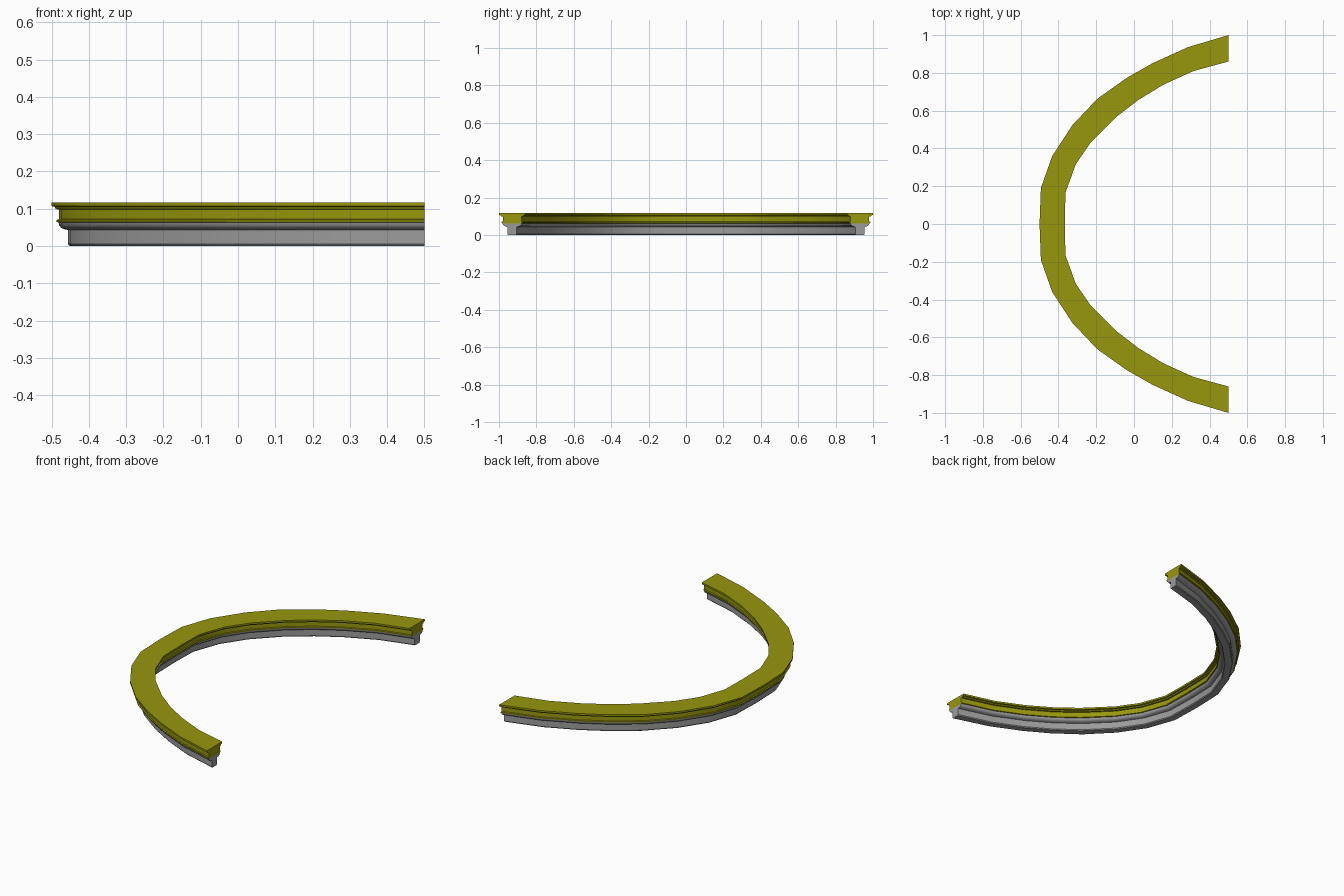
import bpy
import bmesh
import math
from mathutils import Vector

cube = bpy.data.objects.get("Cube")
if cube:
    bpy.data.objects.remove(cube, do_unlink=True)

# Outer and inner edges of the arc, from the middle to the back end
OUTER = [(-0.5, 0), (-0.493, 0.19), (-0.433, 0.36), (-0.325, 0.525), (-0.195, 0.662),
         (-0.04, 0.773), (0.1, 0.852), (0.285, 0.936), (0.5, 1.0)]
INNER = [(-0.366, 0), (-0.363, 0.165), (-0.308, 0.317), (-0.228, 0.433), (-0.092, 0.568),
         (0.025, 0.658), (0.155, 0.737), (0.315, 0.81), (0.5, 0.86)]

# Half profiles as (share of the half width, height), from top to bottom
MOULDING = [(1.0, 0.117), (1.0, 0.107), (0.86, 0.105), (0.84, 0.099), (0.71, 0.098),
            (0.71, 0.072), (0.8, 0.07), (0.8, 0.065), (0.72, 0.063)]
BASE = [(0.72, 0.063), (0.70, 0.056), (0.62, 0.049), (0.48, 0.045), (0.34, 0.043),
        (0.34, 0.005), (0.28, 0.0)]


def make_material(name, color):
    mat = bpy.data.materials.new(name)
    mat.use_nodes = True
    mat.diffuse_color = color
    bsdf = mat.node_tree.nodes["Principled BSDF"]
    bsdf.inputs["Base Color"].default_value = color
    bsdf.inputs["Roughness"].default_value = 0.6
    return mat


def full_rail(half):
    """Mirror the half rail across the x axis."""
    return [Vector((x, -y)) for x, y in reversed(half[1:])] + [Vector(p) for p in half]


def sweep(name, half_profile, mat):
    """Sweep a symmetric closed profile between the two rails and cap both ends."""
    profile = half_profile + [(-w, z) for w, z in reversed(half_profile)]
    bm = bmesh.new()
    rings = []
    for out, inn in zip(full_rail(OUTER), full_rail(INNER)):
        mid, half = (out + inn) / 2, (out - inn) / 2
        rings.append([bm.verts.new((*(mid + half * w), z)) for w, z in profile])
    count = len(profile)
    for a, b in zip(rings, rings[1:]):
        for i in range(count):
            j = (i + 1) % count
            bm.faces.new((a[i], a[j], b[j], b[i]))
    bm.faces.new(rings[0])
    bm.faces.new(rings[-1][::-1])
    bmesh.ops.recalc_face_normals(bm, faces=bm.faces)
    mesh = bpy.data.meshes.new(name)
    bm.to_mesh(mesh)
    bm.free()
    mesh.materials.append(mat)
    obj = bpy.data.objects.new(name, mesh)
    bpy.context.collection.objects.link(obj)
    bpy.ops.object.select_all(action='DESELECT')
    obj.select_set(True)
    bpy.context.view_layer.objects.active = obj
    bpy.ops.object.shade_smooth_by_angle(angle=math.radians(30))
    return obj


# Olive moulding on top, grey stepped base below
sweep("upper_moulding", MOULDING, make_material("olive", (0.31, 0.31, 0.004, 1)))
sweep("lower_base", BASE, make_material("grey", (0.33, 0.33, 0.33, 1)))
